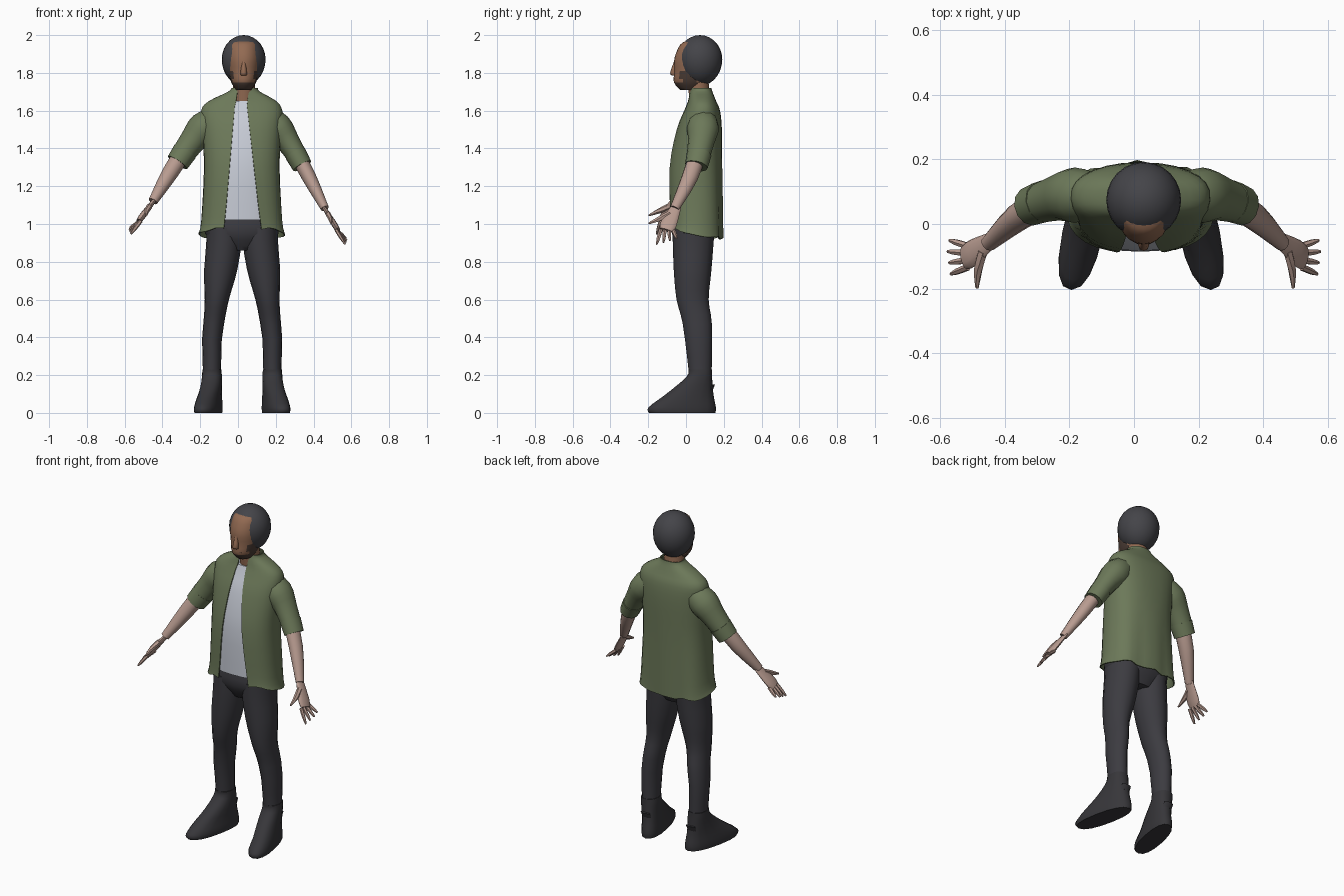
import bpy, bmesh, math
from mathutils import Vector

cube = bpy.data.objects.get("Cube")
if cube:
    bpy.data.objects.remove(cube)

X_AXIS, Y_AXIS = Vector((1, 0, 0)), Vector((0, 1, 0))
SIDES = (("right", -1), ("left", 1))


def material(name, *rgb):
    m = bpy.data.materials.new(name)
    m.use_nodes = True
    m.diffuse_color = (*rgb, 1)
    m.node_tree.nodes["Principled BSDF"].inputs["Base Color"].default_value = (*rgb, 1)
    return m


olive_cloth = material("olive_cloth", .15, .19, .1)
white_cloth = material("white_cloth", .58, .61, .68)
charcoal_denim = material("charcoal_denim", .045, .044, .052)
dark_leather = material("dark_leather", .038, .037, .042)
dark_hair = material("dark_hair", .058, .058, .066)
tan_skin = material("tan_skin", .29, .145, .085)
brown_beard = material("brown_beard", .07, .045, .035)
pale_skin = material("pale_skin", .48, .33, .28)


def finish(name, bm, materials):
    mesh = bpy.data.meshes.new(name)
    bm.to_mesh(mesh)
    bm.free()
    ob = bpy.data.objects.new(name, mesh)
    bpy.context.collection.objects.link(ob)
    for m in materials:
        mesh.materials.append(m)
    bpy.ops.object.select_all(action='DESELECT')
    ob.select_set(True)
    bpy.context.view_layer.objects.active = ob
    bpy.ops.object.shade_smooth_by_angle(angle=math.radians(50))


def smooth(keys, steps=3):
    """Fill in a smooth run of values between the key sections."""
    keys = [Vector(k) for k in keys]
    padded = [keys[0], *keys, keys[-1]]
    result = []
    for a, b, c, d in zip(padded, padded[1:], padded[2:], padded[3:]):
        for k in range(steps):
            t = k / steps
            result.append(b + (c - a) * (t / 2) + (a * 2 - b * 5 + c * 4 - d) * (t * t / 2)
                          + (b * 3 - a - c * 3 + d) * (t ** 3 / 2))
    return result + [keys[-1]]


def bulge(value, power):
    return math.copysign(abs(value) ** power, value)


def skin(name, sections, materials, n, power=1, warp=None, gap=None, paint=None):
    """Join sections (centre, side vector, depth vector); a gap leaves the front open."""
    bm = bmesh.new()
    rings = []
    for centre, side, depth in sections:
        start, end, count = 0, math.tau, n
        if gap:
            low, high = [math.asin(bulge((x - centre.x) / side.length, 1 / power))
                         for x in gap(centre.z)]
            start, end, count = high, math.tau + low, n + 1
        ring = []
        for k in range(count):
            a = start + (end - start) * k / n
            p = centre + side * bulge(math.sin(a), power) - depth * bulge(math.cos(a), power)
            ring.append(bm.verts.new(warp(p) if warp else p))
        rings.append(ring)
    for a, b in zip(rings, rings[1:]):
        for k in range(n):
            j = (k + 1) % len(a)
            bm.faces.new((a[k], a[j], b[j], b[k]))
    if not gap:
        bm.faces.new(rings[0])
        bm.faces.new(rings[-1])
    bmesh.ops.recalc_face_normals(bm, faces=bm.faces)
    if gap:
        bmesh.ops.solidify(bm, geom=bm.faces[:], thickness=.006)
    if paint:
        for f in bm.faces:
            f.material_index = paint(f.calc_center_median())
    finish(name, bm, materials)


def stack(name, x, keys, *materials, n=16, **options):
    """Level sections from keys (z, y, half width, half depth)."""
    sections = [(Vector((x, y, z)), X_AXIS * w, Y_AXIS * d) for z, y, w, d in smooth(keys)]
    skin(name, sections, materials, n, **options)


def tube(name, keys, mat, n=12, flatten=1, warp=None):
    """Sections square to a path, from keys (x, y, z, radius)."""
    rows = smooth(keys)
    points = [r.xyz for r in rows]
    sections = []
    for i, p in enumerate(points):
        t = (points[min(i + 1, len(points) - 1)] - points[max(i - 1, 0)]).normalized()
        u = (Y_AXIS - t * t.y).normalized()
        sections.append((p, u * rows[i][3], t.cross(u) * rows[i][3] * flatten))
    skin(name, sections, [mat], n, warp=warp)


# Open overshirt with folds and a longer back, over an undershirt
def drape(p):
    fold = max(0, 1.4 - p.z) * math.sin(38 * p.x + 1) / 55 if p.y > .05 else 0
    fall = max(0, 1.1 - p.z) * (1.3 * (p.y - .05) - .05 * math.sin(45 * p.x))
    lean = max(0, p.z - 1.62) * .15
    return p + Vector((lean, fold, -fall))


def opening(z):
    t = min(1, max(0, (1.65 - z) / .7))
    return -.015 - .06 * t, .045 + .08 * t


torso = [(.95, .05, .23, .14), (1.02, .05, .215, .14), (1.3, .05, .2, .14), (1.5, .07, .21, .12),
         (1.6, .085, .215, .095), (1.65, .085, .18, .075), (1.7, .08, .085, .06),
         (1.72, .08, .07, .055)]
stack("overshirt", .02, torso, olive_cloth, n=26, power=.82, warp=drape, gap=opening)
stack("undershirt", .02, [(z, y, w * .95, d * .95) for z, y, w, d in torso[1:6]],
      white_cloth, n=26, power=.82)

# Trousers and boots, toes turned out
stack("trouser_hips", .02, [(1.06, .045, .175, .11), (.95, .04, .195, .115), (.86, .045, .09, .07)],
      charcoal_denim, power=.85)
leg = [(.98, .04, .095, .112), (.76, .035, .088, .1), (.6, .035, .064, .085),
       (.47, .06, .055, .077), (.22, .075, .048, .061), (.15, .075, .05, .06)]
boot = [(0, -.02, .062, .176), (.03, -.02, .064, .178), (.1, .02, .057, .125),
        (.19, .07, .053, .068), (.23, .075, .05, .062)]
boot_tab = [(.12, .13, .03, .012), (.15, .143, .032, .01)]
for label, s in SIDES:
    def stance(p):
        inward = .065 * min(1, max(0, 2 * p.z - .8))
        toe_out = .2 * (.075 - p.y) * min(1, max(0, (.23 - p.z) / .15))
        return Vector((s * (p.x - inward + toe_out) + .022, p.y, p.z))

    stack(label + "_trouser_leg", .16, leg, charcoal_denim, warp=stance)
    stack(label + "_boot", .16, boot, dark_leather, power=.85, warp=stance)
    stack(label + "_boot_tab", .16, boot_tab, dark_leather, n=8, warp=stance)

# Arms and hands
sleeve = [(.1, .09, 1.57, .06), (.18, .09, 1.51, .085), (.24, .08, 1.44, .07), (.32, .055, 1.33, .058)]
cuff = [(.28, .07, 1.385, .066), (.32, .055, 1.325, .061)]
forearm = [(.27, .07, 1.41, .045), (.36, .02, 1.27, .043), (.45, -.06, 1.12, .025)]
palm = [(.44, -.05, 1.13, .026), (.5, -.09, 1.05, .043), (.525, -.105, 1.015, .036)]
thumb = [(.468, -.085, 1.095, .016), (.482, -.14, 1.07, .014), (.486, -.198, 1.045, .005)]
for label, s in SIDES:
    def reach(p):
        if s < 0:
            return Vector((-p.x, p.y, p.z))
        t = max(0, (p.x - .2) / .37)
        return p + Vector((.03 * (1 - t), 0, -.055 * t))

    tube(label + "_sleeve", sleeve, olive_cloth, warp=reach)
    tube(label + "_sleeve_cuff", cuff, olive_cloth, warp=reach)
    tube(label + "_forearm", forearm, pale_skin, warp=reach)
    tube(label + "_palm", palm, pale_skin, flatten=.4, warp=reach)
    tube(label + "_thumb", thumb, pale_skin, n=6, warp=reach)
    for i, finger in enumerate(("little", "ring", "middle", "index")):
        knuckle = Vector((.515, -.068 - .022 * i, 1.016, .011))
        tip = Vector((.577 - .005 * abs(i - 1), -.05 - .035 * i, .98 - .011 * i, .005))
        middle = knuckle.lerp(tip, .6)
        middle.w = .01
        tube(f"{label}_{finger}_finger", [knuckle, middle, tip], pale_skin, n=6, warp=reach)


# Neck and head, with the beard painted along the jaw
def beard(c):
    chin = c.z < 1.752 and c.y < .07
    sideburn = c.z < 1.82 and abs(c.x - .03) > .055 and c.y < .06
    return int(chin or sideburn)


stack("neck", .032, [(1.63, .075, .062, .055), (1.78, .062, .055, .055)], tan_skin)
stack("head", .03, [(1.71, .025, .04, .055), (1.75, .03, .066, .094), (1.81, .038, .079, .1),
                    (1.88, .045, .086, .106), (1.95, .06, .078, .09), (1.97, .07, .055, .065)],
      tan_skin, brown_beard, n=24, paint=beard)
stack("nose", .03, [(1.87, -.05, .008, .01), (1.8, -.066, .017, .018), (1.785, -.058, .013, .012)],
      tan_skin, n=8)
stack("moustache", .03, [(1.764, -.052, .034, .012), (1.783, -.053, .012, .011)], brown_beard, n=10)

# Hair
bm = bmesh.new()
bmesh.ops.create_uvsphere(bm, u_segments=24, v_segments=14, radius=1)
for v in bm.verts:
    x, y, z = v.co
    v.co = Vector((.03 + .116 * x, .074 + .118 * y, 1.872 + (.128 if z > 0 else .14) * z))
finish("hair", bm, [dark_hair])
